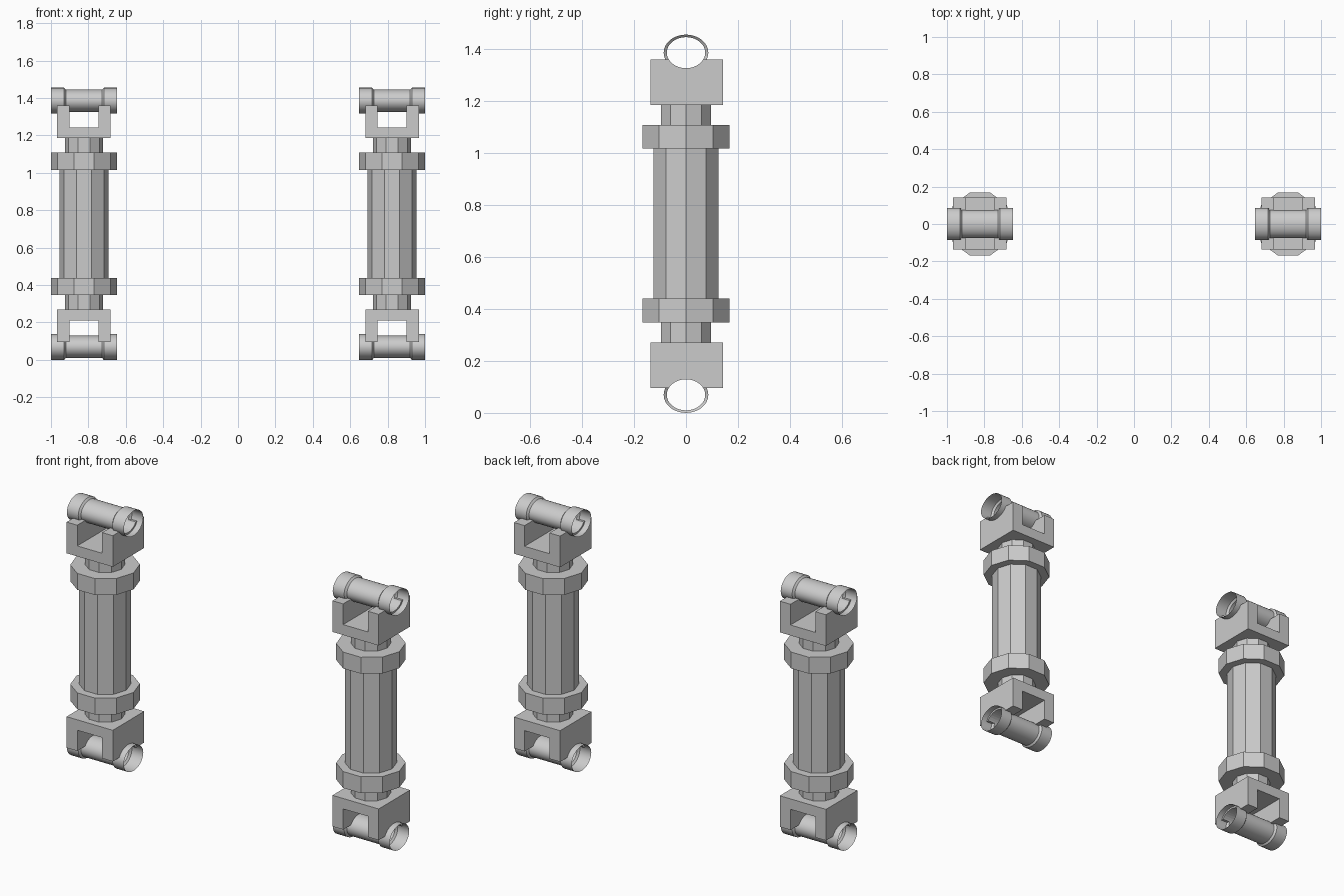
import bpy, bmesh
from math import cos, sin, pi

if "Cube" in bpy.data.objects:
    bpy.data.objects.remove(bpy.data.objects["Cube"])

MID = 0.7275      # height of the mirror plane of each strut
PIN_Z = 0.658     # pin height above / below that plane
TUBE = 0.86       # thin part of the pin relative to its end rings


def finish(name, bm, cx):
    bmesh.ops.recalc_face_normals(bm, faces=bm.faces)
    me = bpy.data.meshes.new(name)
    bm.to_mesh(me)
    bm.free()
    ob = bpy.data.objects.new(name, me)
    ob.location = (cx, 0, MID)
    bpy.context.collection.objects.link(ob)
    return ob


def prism(name, cx, z0, z1, r):
    """Ten-sided vertical prism."""
    bm = bmesh.new()
    base = [bm.verts.new((r * cos(i * pi / 5), r * sin(i * pi / 5), z0)) for i in range(10)]
    extrude(bm, base, (0, 0, z1 - z0))
    return finish(name, bm, cx)


def extrude(bm, verts, vec):
    face = bm.faces.new(verts)
    geo = bmesh.ops.extrude_face_region(bm, geom=[face], use_keep_orig=True)["geom"]
    bmesh.ops.translate(bm, vec=vec, verts=[v for v in geo if isinstance(v, bmesh.types.BMVert)])


def lathe_x(name, cx, zc, profile, caps=False, n=32):
    """Elliptical tube along x from (x, scale) pairs."""
    bm = bmesh.new()
    rings = [[bm.verts.new((x, 0.086 * k * cos(2 * pi * i / n), zc + 0.0695 * k * sin(2 * pi * i / n)))
              for i in range(n)] for x, k in profile]
    for a, b in zip(rings, rings[1:]):
        for i in range(n):
            j = (i + 1) % n
            bm.faces.new((a[i], a[j], b[j], b[i]))
    if caps:
        bm.faces.new(rings[0])
        bm.faces.new(rings[-1])
    return finish(name, bm, cx)


def fork(name, cx, s):
    """U-shaped block, opening away from the strut's middle."""
    pts = [(-0.143, 0.4575), (0.143, 0.4575), (0.143, 0.632), (0.077, 0.632),
           (0.077, 0.516), (-0.077, 0.516), (-0.077, 0.632), (-0.143, 0.632)]
    bm = bmesh.new()
    extrude(bm, [bm.verts.new((x, -0.136, s * z)) for x, z in pts], (0, 0.278, 0))
    return finish(name, bm, cx)


half = [(-0.1765, 1), (-0.106, 1), (-0.097, TUBE)]
pin_profile = half + [(-x, k) for x, k in reversed(half)]

for side, cx in (("left", -0.8235), ("right", 0.8235)):
    # main shaft
    prism(f"{side}_shaft", cx, -0.30, 0.30, 0.131)
    for end, s in (("upper", 1), ("lower", -1)):
        tag = f"{side}_{end}"
        # collar and neck
        prism(f"{tag}_collar", cx, s * 0.2885, s * 0.3805, 0.1765)
        prism(f"{tag}_neck", cx, s * 0.37, s * 0.46, 0.101)
        # forked block with a seat cut for the pin
        block = fork(f"{tag}_fork", cx, s)
        cutter = lathe_x(f"{tag}_fork_cutter", cx, s * PIN_Z, [(-0.2, TUBE), (0.2, TUBE)], caps=True)
        cutter.hide_render = True
        cutter.hide_viewport = True
        cut = block.modifiers.new("pin_seat", 'BOOLEAN')
        cut.operation = 'DIFFERENCE'
        cut.solver = 'EXACT'
        cut.object = cutter
        # hollow hinge pin with raised end rings
        pin = lathe_x(f"{tag}_pin", cx, s * PIN_Z, pin_profile)
        bpy.ops.object.select_all(action='DESELECT')
        pin.select_set(True)
        bpy.context.view_layer.objects.active = pin
        bpy.ops.object.shade_smooth_by_angle()
